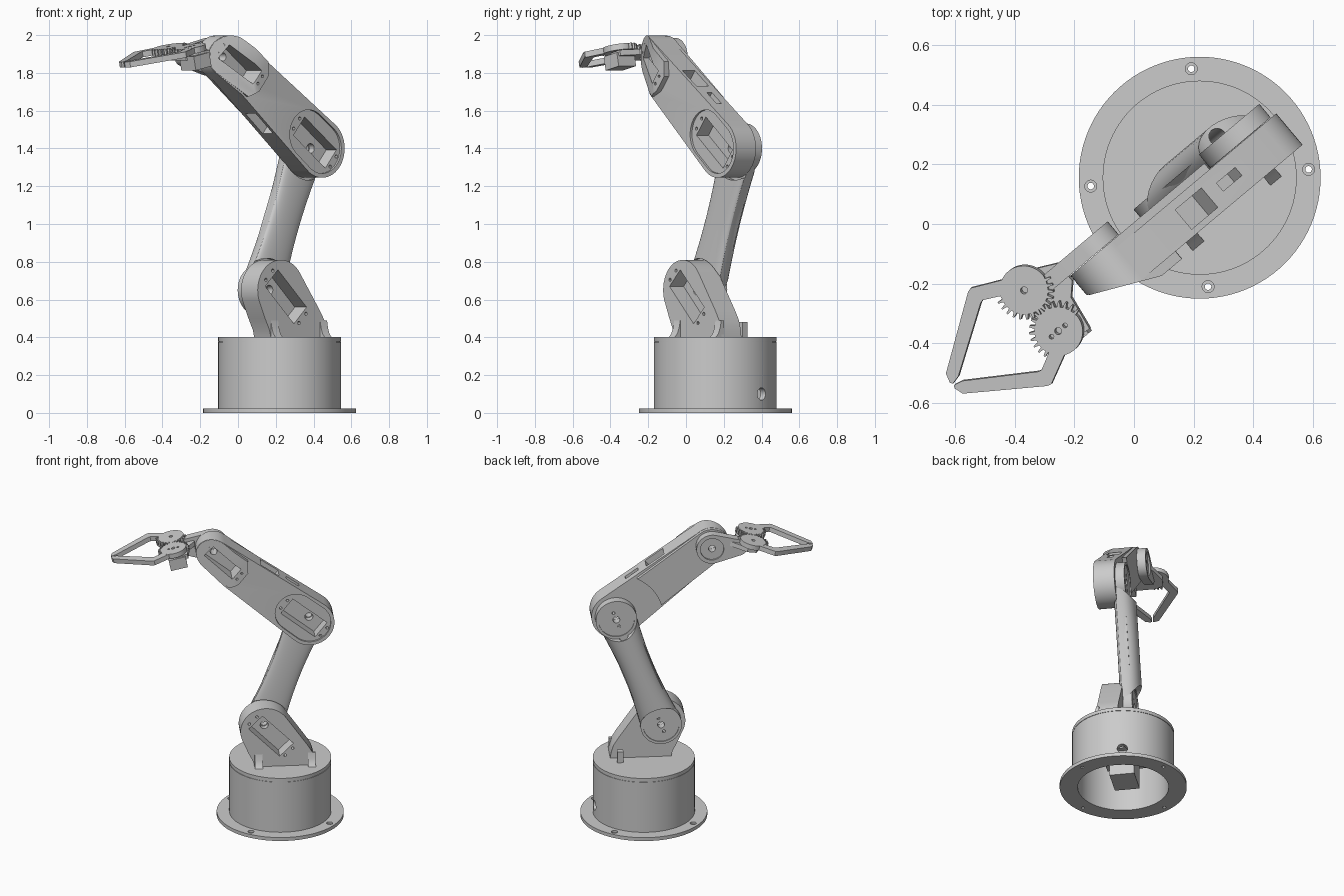
import bpy, bmesh
from math import sin, cos, pi, radians, atan2, acos, hypot
from mathutils import Matrix

if "Cube" in bpy.data.objects:
    bpy.data.objects.remove(bpy.data.objects["Cube"])

# Frames: the arm lives in a vertical plane turned 220 degrees; u = forward, v = sideways
WORLD = Matrix.Translation((0.22, 0.155, 0))
BODY = WORLD @ Matrix.Rotation(radians(220), 4, 'Z')


def side_frame(origin, angle):
    """Profile axes (a, b) in the arm plane, extruded along v."""
    c, s = cos(angle), sin(angle)
    return BODY @ Matrix(((c, -s, 0, origin[0]), (0, 0, 1, 0), (s, c, 0, origin[1]), (0, 0, 0, 1)))


SHOULDER, ELBOW, WRIST = (0.106, 0.65), (-0.18, 1.40), (0.43, 1.885)
LINK_LEN = hypot(ELBOW[0] - SHOULDER[0], ELBOW[1] - SHOULDER[1])
ARM_LEN = hypot(WRIST[0] - ELBOW[0], WRIST[1] - ELBOW[1])
SIDE = side_frame((0, 0), 0)
LINK = side_frame(SHOULDER, atan2(ELBOW[1] - SHOULDER[1], ELBOW[0] - SHOULDER[0]))
ARM = side_frame(ELBOW, atan2(WRIST[1] - ELBOW[1], WRIST[0] - ELBOW[0]))
BRACKET = side_frame(SHOULDER, radians(225))
GRIP = BODY @ Matrix.Translation((0.69, 0, 1.925)) @ Matrix.Rotation(radians(12), 4, 'Y')


def finish(name, bm, frame):
    bm.transform(frame)
    bmesh.ops.recalc_face_normals(bm, faces=bm.faces)
    me = bpy.data.meshes.new(name)
    bm.to_mesh(me)
    bm.free()
    ob = bpy.data.objects.new(name, me)
    bpy.context.collection.objects.link(ob)
    return ob


def prism(name, pts, lo, hi, frame):
    bm = bmesh.new()
    low, top = [[bm.verts.new((x, y, z)) for x, y in pts] for z in (lo, hi)]
    bm.faces.new(low)
    bm.faces.new(top)
    for i in range(len(pts)):
        bm.faces.new((low[i - 1], low[i], top[i], top[i - 1]))
    return finish(name, bm, frame)


def arc(cx, cy, r, a0, a1, n=24):
    return [(cx + r * cos(a0 + (a1 - a0) * i / n), cy + r * sin(a0 + (a1 - a0) * i / n)) for i in range(n + 1)]


def circle(cx, cy, r, n=32):
    return arc(cx, cy, r, 0, 2 * pi, n)[:-1]


def capsule(c1, r1, c2, r2):
    dx, dy = c2[0] - c1[0], c2[1] - c1[1]
    p, a = atan2(dy, dx), acos((r1 - r2) / hypot(dx, dy))
    return arc(*c1, r1, p + a, p + 2 * pi - a) + arc(*c2, r2, p - a, p + a)


def rect(x0, x1, y0, y1):
    return [(x0, y0), (x1, y0), (x1, y1), (x0, y1)]


def volume(me):
    bm = bmesh.new()
    bm.from_mesh(me)
    vol = bm.calc_volume()
    bm.free()
    return vol


def cut(ob, *cutters):
    """Subtract each cutter, trying another solver when one leaves the part unchanged."""
    for c in cutters:
        c.hide_render = True
        before = volume(ob.data)
        for solver in ('EXACT', 'MANIFOLD', 'FLOAT'):
            m = ob.modifiers.new('cut', 'BOOLEAN')
            m.operation, m.object, m.solver = 'DIFFERENCE', c, solver
            dg = bpy.context.evaluated_depsgraph_get()
            me = bpy.data.meshes.new_from_object(ob.evaluated_get(dg))
            ob.modifiers.clear()
            if 0.1 * before < volume(me) < before * 0.99999:
                ob.data = me
                break
    for c in cutters:
        bpy.data.objects.remove(c)


def servo_cuts(frame, s0, s1, half, floor, axis, screw):
    """Servo slot, shaft hole and four screw holes for a joint housing."""
    out = [prism('cutter', rect(s0, s1, -half, half), floor, 0.4, frame),
           prism('cutter', circle(axis, 0, 0.026), -0.3, 0.3, frame)]
    for s in (s0 - 0.022, s1 + 0.022):
        for b in (-half * 0.55, half * 0.55):
            out.append(prism('cutter', circle(s, b, screw, 12), 0.07, 0.4, frame))
    return out


# Base: flange, hollow drum and turntable
flange = prism('base_flange', circle(0, 0, 0.405, 96), 0, 0.024, WORLD)
spots = [(0.366 * cos(a), 0.366 * sin(a)) for a in [radians(4.4 + 90 * k) for k in range(4)]]
cut(flange, prism('cutter', circle(0, 0, 0.29, 64), -1, 1, WORLD),
    *[prism('cutter', circle(*p, 0.02, 20), 0.01, 1, WORLD) for p in spots],
    *[prism('cutter', circle(*p, 0.011, 16), -1, 1, WORLD) for p in spots])
drum = prism('base_drum', circle(0, 0, 0.325, 96), 0.02, 0.376, WORLD)
cable = WORLD @ Matrix.Rotation(radians(49), 4, 'Z') @ Matrix.Rotation(pi / 2, 4, 'Y')
cut(drum, prism('cutter', circle(0, 0, 0.29, 64), -1, 0.335, WORLD),
    prism('cutter', circle(-0.1, 0, 0.033, 24), 0.2, 0.5, cable))
prism('turntable_seam', circle(0, 0, 0.322, 96), 0.37, 0.382, WORLD)
prism('turntable', circle(0, 0, 0.325, 96), 0.379, 0.403, WORLD)
prism('base_servo', rect(-0.05, 0.15, -0.08, 0.08), 0.07, 0.34, BODY)
prism('base_servo_bridge', rect(-0.09, 0.19, -0.135, 0.135), 0.24, 0.265, BODY)
prism('cable_post', rect(-0.176, -0.136, -0.075, -0.04), 0.40, 0.48, BODY)

# Shoulder bracket with flared feet
outline = arc(*SHOULDER, 0.16, radians(-20), radians(145)) + [
    (-0.165, 0.54), (-0.195, 0.49), (-0.21, 0.44), (-0.215, 0.40), (0.175, 0.40), (0.185, 0.44), (0.215, 0.50)]
bracket = prism('shoulder_bracket', outline, 0, 0.137, SIDE)
cut(bracket, *servo_cuts(BRACKET, -0.09, 0.19, 0.062, 0.04, 0, 0.009))
ACROSS = Matrix(((0, 0, 1, 0), (1, 0, 0, 0), (0, 1, 0, 0), (0, 0, 0, 1)))
for i, (u0, u1) in enumerate(((0.125, 0.175), (-0.213, -0.165))):
    prism('bracket_foot_%d' % (i + 1),
          [(0.12, 0.40), (0.175, 0.40), (0.157, 0.42), (0.145, 0.45), (0.137, 0.49), (0.12, 0.49)],
          0, u1 - u0, BODY @ Matrix.Translation((u0, 0, 0)) @ ACROSS)

# Lower link: flat round ends joined by a waisted, rounded body
for nm, a in (('link_lower_end', 0), ('link_upper_end', LINK_LEN)):
    ob = prism(nm, circle(a, 0, 0.132, 64), -0.061, -0.002, LINK)
    cut(ob, prism('cutter', circle(a, 0, 0.022), -1, 1, LINK),
        prism('cutter', circle(a, 0, 0.115, 48), -1, -0.054, LINK),
        *[prism('cutter', circle(a + 0.05 * k, 0, 0.01, 12), -1, 1, LINK) for k in (-1, 1)])
bm = bmesh.new()
rings = []
N = 32
for i in range(25):
    t = 0.01 + 0.98 * i / 24
    w = 0.128 - 0.026 * sin(pi * t)
    ring = []
    for k in range(N):
        q = 2 * pi * (k + 0.5) / N
        h = 0.108 - 0.002 if sin(q) < 0 else 0.03
        ring.append(bm.verts.new((LINK_LEN * t, w * cos(q), -0.002 + h * (abs(sin(q)) ** 0.75) * (1 if sin(q) > 0 else -1))))
    rings.append(ring)
for r0, r1 in zip(rings, rings[1:]):
    for k in range(N):
        bm.faces.new((r0[k], r0[(k + 1) % N], r1[(k + 1) % N], r1[k]))
bm.faces.new(rings[0])
bm.faces.new(rings[-1])
link = finish('lower_link', bm, LINK)
tube = LINK @ Matrix.Rotation(pi / 2, 4, 'Y')
END_CUT = [(0, 0.1325), (LINK_LEN, 0.1325)]
cut(link, *[prism('cutter', circle(a, 0, r, 63), -0.4, 0.4, LINK) for a, r in END_CUT],
    *[prism('cutter', circle(a, 0, 0.168, 63), -0.001, 0.4, LINK) for a, r in END_CUT],
    prism('cutter', circle(0.066, 0, 0.03, 24), 0.5, 1.0, tube))
prism('link_core', rect(0.05, LINK_LEN - 0.05, -0.10, 0.10), -0.053, -0.003, LINK)

# Forearm: tapered capsule with elbow recess, servo slot and cable openings
WEDGE = [(0.56, 0.05), (0.30, 0.172), (0.30, 0.4), (0.8, 0.4), (0.8, 0.05)]
forearm = prism('forearm', capsule((0, 0), 0.155, (ARM_LEN, 0), 0.113), 0, 0.137, ARM)
cut(forearm, *servo_cuts(ARM, -0.09, 0.19, 0.062, 0.04, 0, 0.009),
    prism('cutter', capsule((0, 0), 0.132, (0.12, 0), 0.130), 0.124, 0.4, ARM),
    prism('cutter', rect(0.36, 0.50, 0.07, 0.3), 0.03, 0.115, ARM),
    prism('cutter', rect(0.30, 0.46, -0.3, -0.08), 0.03, 0.115, ARM),
    prism('cutter', rect(0.20, 0.30, 0.09, 0.3), 0.05, 0.085, ARM),
    prism('cutter', rect(0.605, 0.825, -0.045, 0.045), 0.045, 0.4, ARM),
    prism('cutter', circle(ARM_LEN, 0, 0.022), -1, 1, ARM),
    prism('cutter', WEDGE, 1.5, 2.3, BODY))
back = prism('forearm_back_plate', [(0.2, -0.12)] + arc(ARM_LEN, 0, 0.112, -pi / 2, pi / 2)
             + [(0.2, 0.125)], -0.027, 0.001, ARM)
cut(back, prism('cutter', circle(0, 0, 0.3, 48), -1, 1, ARM), prism('cutter', circle(ARM_LEN, 0, 0.022), -1, 1, ARM))

# Raised wrist servo housing, sloping down to the tip
housing = prism('wrist_servo_housing', [(0.55, -0.05), (0.58, -0.111)] + arc(ARM_LEN, 0, 0.111, -pi / 2, pi / 2)
                + [(0.60, 0.111), (0.55, 0.05)], 0.062, 0.17, ARM)
cut(housing, *servo_cuts(ARM, 0.605, 0.825, 0.045, 0.035, ARM_LEN, 0.008),
    prism('cutter', [(0.56, 0.052), (0.30, 0.174)] + WEDGE[2:], 1.5, 2.3, BODY))

# Gripper mount: side arm on the wrist, plate and hanging servo
mount = prism('wrist_side_arm', capsule(WRIST, 0.10, (0.60, 1.89), 0.055), -0.086, -0.029, SIDE)
cut(mount, prism('cutter', circle(*WRIST, 0.022), -1, 1, SIDE), prism('cutter', circle(*WRIST, 0.075, 40), -1, -0.075, SIDE))
prism('gripper_plate', [(-0.14, -0.086), (-0.03, -0.14), (0.03, -0.13), (0.05, -0.08), (0.05, 0.10), (0, 0.145),
                        (-0.08, 0.15), (-0.10, 0.03), (-0.14, -0.01)], -0.05, -0.02, GRIP)
prism('gripper_servo', rect(-0.065, 0.045, 0.04, 0.16), -0.105, -0.03, GRIP)

# Meshing gears and mirrored fingers
FINGER = [(0.0, -0.155), (0.04, -0.165), (0.135, -0.21), (0.15, -0.206), (0.388, -0.044), (0.398, -0.012),
          (0.392, -0.003), (0.362, -0.010), (0.142, -0.150), (0.13, -0.153), (0.06, -0.118), (0.0, -0.10)]
for nm, s in (('left', 1), ('right', -1)):
    pts, n = [], 26
    for i in range(n):
        a = 2 * pi * (i + (0 if s > 0 else 0.5)) / n
        toothed = abs((a - pi / 2 + 0.2 + pi) % (2 * pi) - pi) < 1.75
        for da, r in ((-0.45, 0.081), (-0.28, 0.081), (-0.12, 0.099), (0.12, 0.099), (0.28, 0.081)):
            b = a + da * 2 * pi / n
            rr = r if toothed else 0.083
            pts.append((rr * cos(b), s * (-0.089 + rr * sin(b))))
    gear = prism(nm + '_gear', pts, -0.016, 0.016, GRIP)
    cut(gear, prism('cutter', circle(0, -0.089 * s, 0.012, 20), -1, 1, GRIP),
        *([prism('cutter', circle(k * 0.03, -0.089 * s, 0.008, 12), -1, 1, GRIP) for k in (-1, 1)] if s < 0 else []))
    prism(nm + '_finger', [(x, y * s) for x, y in FINGER], -0.0155, 0.0155, GRIP)

# Smooth round surfaces, keep edges crisp
bpy.ops.object.select_all(action='SELECT')
bpy.context.view_layer.objects.active = drum
bpy.ops.object.shade_smooth_by_angle(angle=radians(30))
